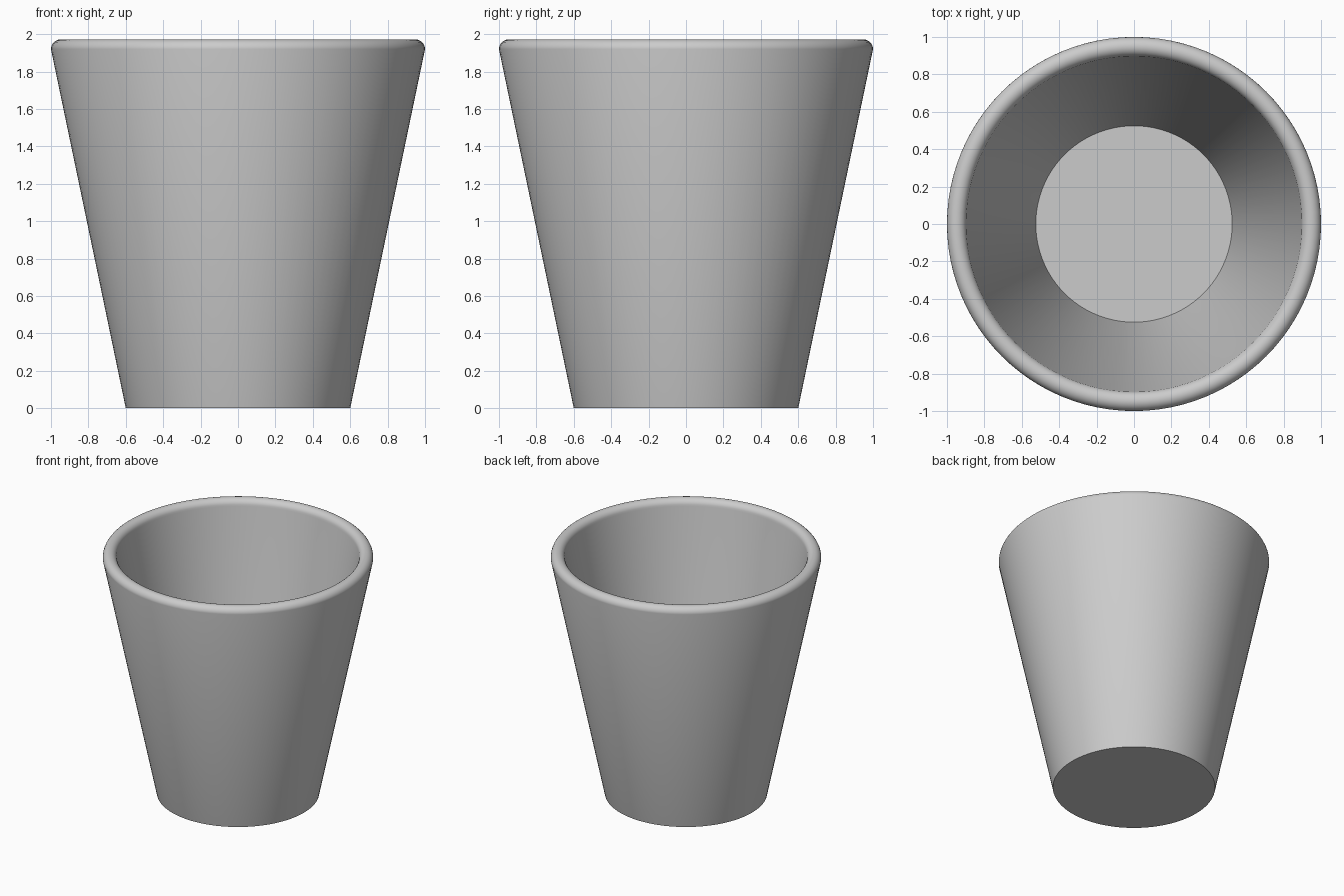
import bpy, bmesh, math

cube = bpy.data.objects.get("Cube")
if cube:
    bpy.data.objects.remove(cube, do_unlink=True)

SEGMENTS = 96

# Plain grey material
grey = bpy.data.materials.new("plain_grey")
grey.use_nodes = True
colour = (0.6, 0.6, 0.6, 1)
grey.diffuse_color = colour
grey.node_tree.nodes["Principled BSDF"].inputs["Base Color"].default_value = colour

# Profile: outer wall, rounded lip, inner wall
lip_radius, lip_centre, lip_height = 0.052, 0.948, 1.92
profile = [(0.6, 0)]
for i in range(13):
    a = math.pi * i / 12
    profile.append((lip_centre + lip_radius * math.cos(a),
                    lip_height + lip_radius * math.sin(a)))
profile.append((0.525, 0.11))

# Revolve the profile into rings, with flat discs for base and floor
bm = bmesh.new()
rings = []
for r, z in profile:
    rings.append([bm.verts.new((r * math.cos(t), r * math.sin(t), z))
                  for t in (2 * math.pi * k / SEGMENTS for k in range(SEGMENTS))])
for low, high in zip(rings, rings[1:]):
    for k in range(SEGMENTS):
        n = (k + 1) % SEGMENTS
        bm.faces.new((low[k], low[n], high[n], high[k]))
bm.faces.new(rings[0][::-1])
bm.faces.new(rings[-1])
bmesh.ops.recalc_face_normals(bm, faces=bm.faces[:])

mesh = bpy.data.meshes.new("tapered_pot")
bm.to_mesh(mesh)
bm.free()
mesh.materials.append(grey)
pot = bpy.data.objects.new("tapered_pot", mesh)
bpy.context.collection.objects.link(pot)

# Smooth walls and lip, crisp base and floor edges
bpy.ops.object.select_all(action="DESELECT")
pot.select_set(True)
bpy.context.view_layer.objects.active = pot
bpy.ops.object.shade_smooth_by_angle(angle=math.radians(35))
